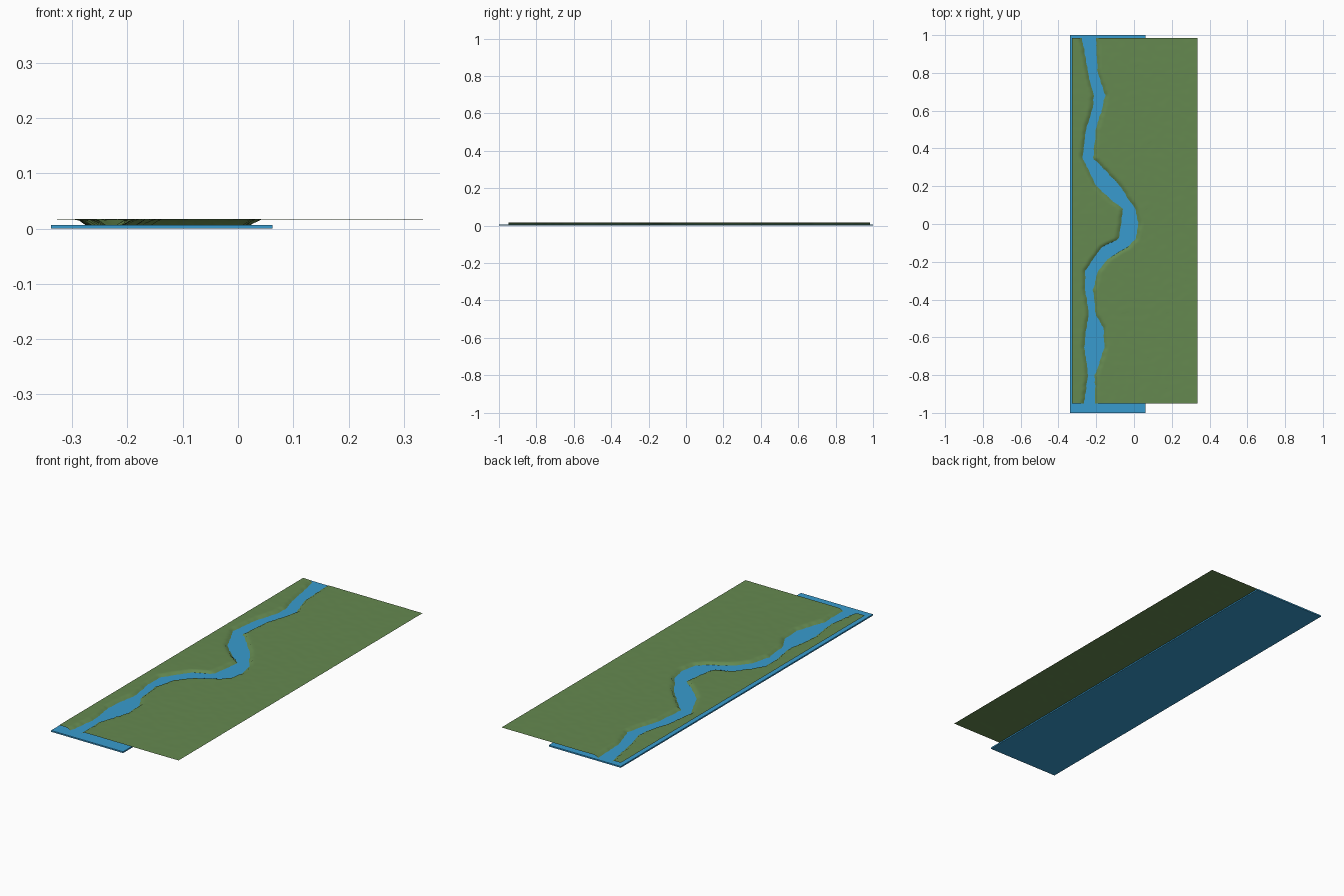
import bpy, bmesh, random
from mathutils import Vector, noise

if "Cube" in bpy.data.objects:
    bpy.data.objects.remove(bpy.data.objects["Cube"])

random.seed(4)


def material(name, color):
    m = bpy.data.materials.new(name)
    m.diffuse_color = color
    m.use_nodes = True
    m.node_tree.nodes["Principled BSDF"].inputs["Base Color"].default_value = m.diffuse_color
    return m


def make_object(name, bm, mat):
    mesh = bpy.data.meshes.new(name)
    bm.to_mesh(mesh)
    bm.free()
    obj = bpy.data.objects.new(name, mesh)
    bpy.context.collection.objects.link(obj)
    mesh.materials.append(mat)
    return obj


# River banks: (y, left bank x, right bank x) at the waterline
BANKS = [
    (-1.0, -.275, -.205), (-.8, -.245, -.205), (-.72, -.255, -.175),
    (-.65, -.265, -.155), (-.55, -.255, -.16), (-.48, -.24, -.20),
    (-.35, -.26, -.215), (-.25, -.26, -.19), (-.18, -.215, -.13),
    (-.12, -.17, -.03), (-.08, -.085, .01), (0, -.07, .025),
    (.08, -.06, .01), (.12, -.115, -.02), (.20, -.20, -.07),
    (.30, -.25, -.165), (.35, -.275, -.215), (.50, -.255, -.20),
    (.62, -.22, -.165), (.68, -.215, -.15), (.80, -.245, -.19),
    (1.0, -.28, -.20),
]


def banks_at(y):
    for (y0, l0, r0), (y1, l1, r1) in zip(BANKS, BANKS[1:]):
        if y <= y1:
            t = (y - y0) / (y1 - y0)
            return l0 + (l1 - l0) * t, r0 + (r1 - r0) * t
    return BANKS[-1][1:]


# Height of the land: flat meadow, steep ragged banks, river bed under the water
def land_height(x, y):
    left, right = banks_at(y)
    ragged = 0.005 * noise.noise(Vector((x * 45, y * 45, 0)))
    outside = max(left - x, x - right) + ragged
    t = min(max((outside + 0.010) / 0.024, 0), 1)
    ripple = 0.0005 * noise.noise(Vector((x * 22, y * 30, 3)))
    return 0.002 + 0.015 * t + ripple * t


# Water slab
bm = bmesh.new()
bmesh.ops.create_cube(bm, size=1)
for v in bm.verts:
    v.co = Vector((v.co.x * 0.40 - 0.138, v.co.y * 2.0, (v.co.z + 0.5) * 0.007))
make_object("river_water", bm, material("water_blue", (0.04, 0.33, 0.62, 1)))

# Land sheet with the river channel carved through it
X0, X1, Y0, Y1 = -0.328, 0.335, -0.95, 0.985
bm = bmesh.new()
bmesh.ops.create_grid(bm, x_segments=66, y_segments=190, size=0.5)
for v in bm.verts:
    x = X0 + (v.co.x + 0.5) * (X1 - X0)
    y = Y0 + (v.co.y + 0.5) * (Y1 - Y0)
    v.co = Vector((x, y, land_height(x, y)))
for f in bm.faces:
    f.smooth = True
make_object("grass_land", bm, material("grass_green", (0.13, 0.25, 0.08, 1)))
